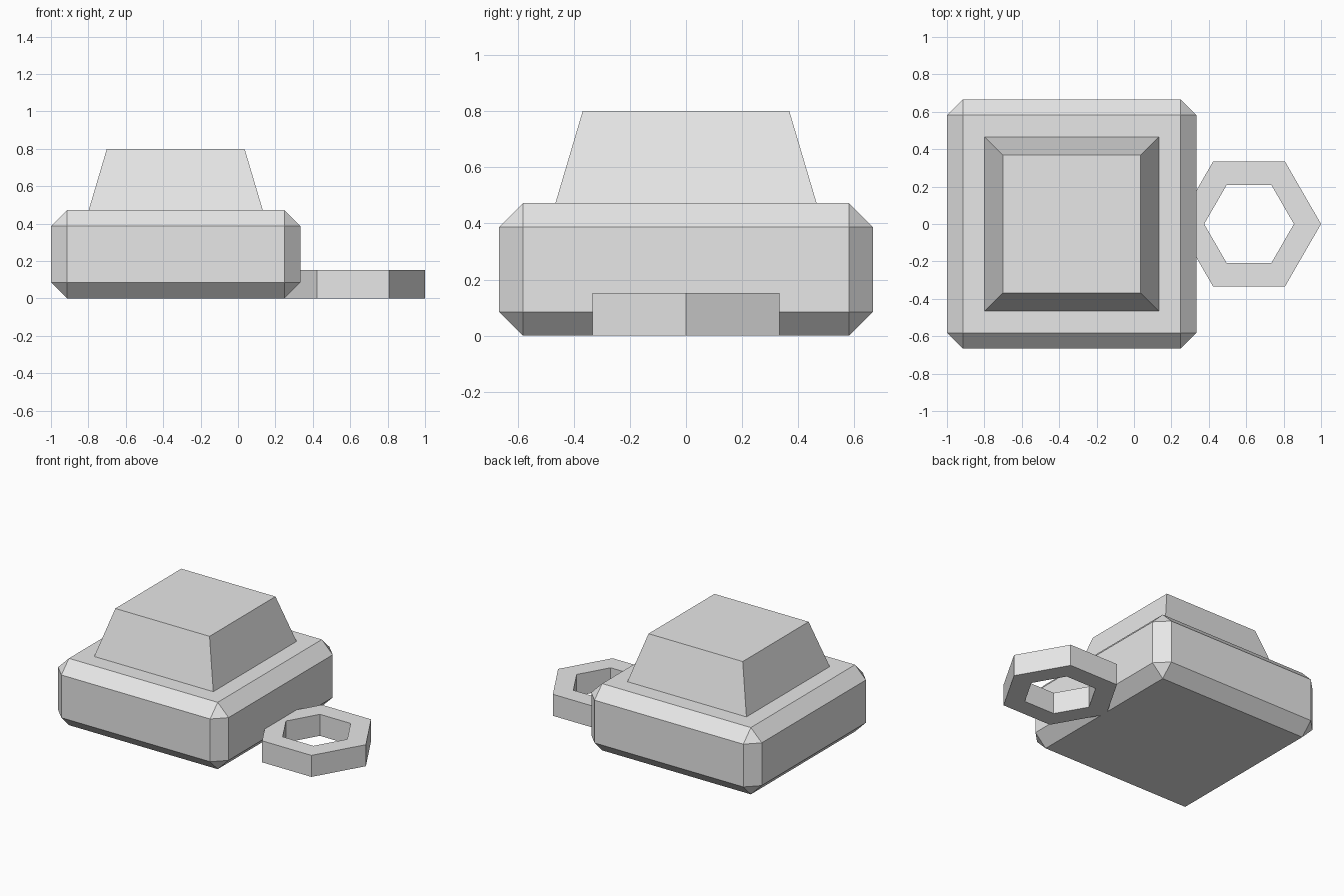
import bpy
import bmesh
from math import cos, sin, pi
from mathutils import Matrix, Vector

cube = bpy.data.objects.get("Cube")
if cube:
    bpy.data.objects.remove(cube, do_unlink=True)

# Single plain grey
grey = bpy.data.materials.new("plain_grey")
grey.use_nodes = True
COLOUR = (0.8, 0.8, 0.8, 1)
grey.diffuse_color = COLOUR
grey.node_tree.nodes["Principled BSDF"].inputs["Base Color"].default_value = COLOUR


def finish(bm, name):
    bmesh.ops.recalc_face_normals(bm, faces=bm.faces)
    mesh = bpy.data.meshes.new(name)
    bm.to_mesh(mesh)
    bm.free()
    mesh.materials.append(grey)
    obj = bpy.data.objects.new(name, mesh)
    bpy.context.collection.objects.link(obj)
    return obj


def box(size, centre):
    bm = bmesh.new()
    bmesh.ops.create_cube(bm, size=1)
    bmesh.ops.transform(bm, verts=bm.verts,
                        matrix=Matrix.Translation(centre) @ Matrix.Diagonal((*size, 1)))
    return bm


MID_X = -0.333

# Chamfered base block
bm = box((1.333, 1.333, 0.472), (MID_X, 0, 0.236))
bmesh.ops.bevel(bm, geom=bm.edges[:], offset=0.085, offset_type='OFFSET',
                segments=1, affect='EDGES')
finish(bm, "base_block")

# Tapered block on top
bm = box((0.932, 0.932, 0.33), (MID_X, 0, 0.635))
for v in bm.verts:
    if v.co.z > 0.7:
        v.co.x = MID_X + (v.co.x - MID_X) * 0.79
        v.co.y *= 0.79
finish(bm, "tapered_top")

# Six-sided ring at the side
bm = bmesh.new()
SIDES = 6
profile = [(0.385, 0), (0.385, 0.152), (0.24, 0.152), (0.24, 0)]
loops = []
for i in range(SIDES):
    a = 2 * pi * i / SIDES
    loops.append([bm.verts.new(Vector((0.615 + r * cos(a), r * sin(a), z)))
                  for r, z in profile])
for i in range(SIDES):
    p, q = loops[i], loops[(i + 1) % SIDES]
    for j in range(4):
        k = (j + 1) % 4
        bm.faces.new((p[j], q[j], q[k], p[k]))
finish(bm, "hexagonal_ring")
